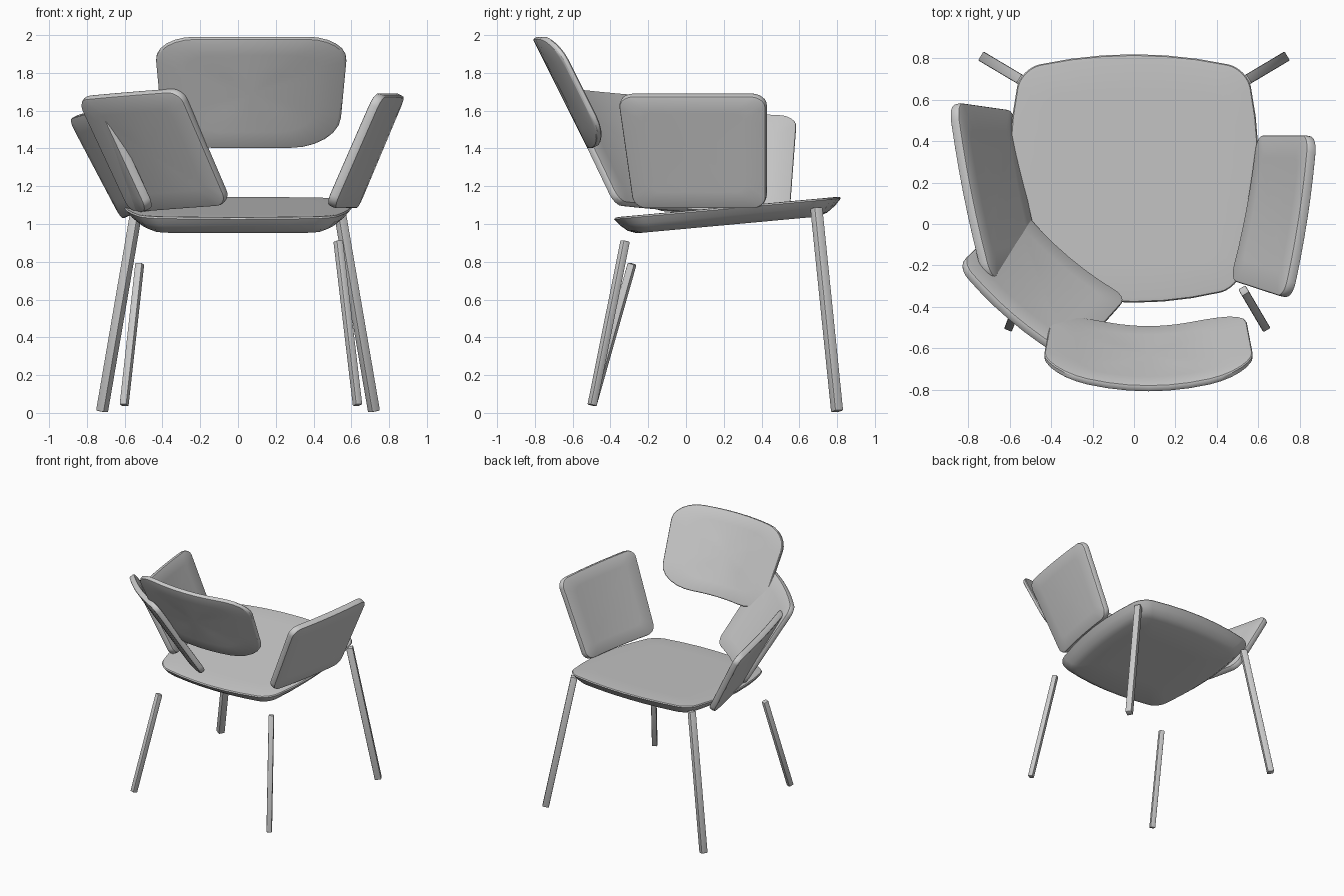
import bpy, bmesh, math
from mathutils import Vector

if "Cube" in bpy.data.objects:
    bpy.data.objects.remove(bpy.data.objects["Cube"])


def finish(name, bm):
    bmesh.ops.recalc_face_normals(bm, faces=bm.faces)
    me = bpy.data.meshes.new(name)
    bm.to_mesh(me)
    bm.free()
    ob = bpy.data.objects.new(name, me)
    bpy.context.collection.objects.link(ob)
    bpy.ops.object.select_all(action='DESELECT')
    ob.select_set(True)
    bpy.context.view_layer.objects.active = ob
    bpy.ops.object.shade_smooth_by_angle(angle=math.radians(30))
    return ob


def outline(r_top, r_bottom, arc=6, side=6):
    """Rounded unit square, with extra points along the straight sides."""
    pts = []
    for i, (sx, sy) in enumerate([(1, 1), (-1, 1), (-1, -1), (1, -1)]):
        r = r_top if sy > 0 else r_bottom
        corner = []
        for k in range(arc + 1):
            a = math.pi / 2 * (i + k / arc)
            corner.append(Vector((sx * (1 - r) + r * math.cos(a),
                                  sy * (1 - r) + r * math.sin(a))))
        if pts:
            last = pts[-1]
            pts += [last.lerp(corner[0], k / side) for k in range(1, side)]
        pts += corner
    last = pts[-1]
    pts += [last.lerp(pts[0], k / side) for k in range(1, side)]
    return pts


def shell(name, pts, rings, place):
    """Skin rings of (scale, depth) mapped to space by place(u, v, depth)."""
    bm = bmesh.new()
    loops = [[bm.verts.new(place(p.x * s, p.y * s, d)) for p in pts] for s, d in rings]
    n = len(pts)
    for a, b in zip(loops, loops[1:]):
        for i in range(n):
            j = (i + 1) % n
            bm.faces.new((a[i], a[j], b[j], b[i]))
    for loop, d in ((loops[0], rings[0][1]), (loops[-1], rings[-1][1])):
        c = bm.verts.new(place(0, 0, d))
        for i in range(n):
            bm.faces.new((loop[i], loop[(i + 1) % n], c))
    return finish(name, bm)


def panel(name, bl, br, tl, tr, bulge, t, r_top=0.2, r_bottom=0.2):
    """Curved board from the four corners of its inner face."""
    bl, br, tl, tr, bulge = (Vector(c) for c in (bl, br, tl, tr, bulge))
    n = (br - bl + tr - tl).cross(tl - bl + tr - br).normalized()
    if n.dot(bulge) < 0:
        n = -n

    def place(u, v, d):
        a, b = (u + 1) / 2, (v + 1) / 2
        return bl.lerp(br, a).lerp(tl.lerp(tr, a), b) + bulge * (1 - u * u) + n * d

    rings = [(0.35, 0), (0.7, 0), (0.97, 0), (0.99, 0.06 * t), (1, 0.25 * t),
             (1, 0.75 * t), (0.99, 0.94 * t), (0.97, t), (0.7, t), (0.35, t)]
    return shell(name, outline(r_top, r_bottom), rings, place)


def leg(name, foot, top, w=0.05):
    """Square bar whose sides follow its lean."""
    foot, top = Vector(foot), Vector(top)
    d = (top - foot).normalized()
    h = d.cross(Vector((0, 0, 1))).normalized() * w / 2
    k = d.cross(h)
    bm = bmesh.new()
    ends = [[bm.verts.new(p + s * h + q * k) for s, q in ((1, 1), (-1, 1), (-1, -1), (1, -1))]
            for p in (foot, top)]
    for e in ends:
        bm.faces.new(e)
    for i in range(4):
        j = (i + 1) % 4
        bm.faces.new((ends[0][i], ends[0][j], ends[1][j], ends[1][i]))
    bmesh.ops.bevel(bm, geom=bm.edges[:], offset=0.006, segments=2, affect='EDGES', profile=0.5)
    return finish(name, bm)


# Seat: tilted cushion board with a wide undercut
def seat_place(u, v, d):
    x = u * (0.5225 + 0.0225 * v + 0.0775 * (1 - v * v))
    y = 0.22 + v * (0.53 + 0.07 * (1 - u * u))
    return Vector((x, y, 1.035 + (y + 0.38) * 0.092 + d))


shell("seat", outline(0.16, 0.16),
      [(0.35, 0), (0.7, 0), (0.96, 0), (0.99, -0.002), (1, -0.01),
       (0.95, -0.045), (0.88, -0.078), (0.8, -0.095), (0.4, -0.095)], seat_place)

# Backrest
panel("backrest", (-0.39, -0.39, 1.415), (0.53, -0.39, 1.415),
      (-0.445, -0.68, 1.995), (0.585, -0.68, 1.995), (0, -0.10, 0), 0.035, 0.42, 0.55)

# Side panels
panel("right_panel", (0.46, -0.27, 1.10), (0.59, 0.43, 1.10),
      (0.72, -0.355, 1.695), (0.84, 0.43, 1.695), (0.015, -0.003, 0), 0.052)
panel("left_panel", (-0.44, -0.18, 1.09), (-0.575, 0.55, 1.045),
      (-0.685, -0.27, 1.62), (-0.855, 0.59, 1.575), (-0.015, -0.003, 0), 0.05)
panel("corner_panel", (-0.55, 0.09, 1.08), (-0.03, -0.35, 1.12),
      (-0.83, -0.18, 1.68), (-0.29, -0.64, 1.725), (-0.022, -0.026, 0), 0.045)

# Legs
for s, side in ((1, "right"), (-1, "left")):
    leg("back_leg_" + side, (s * 0.72, 0.80, 0.008), (s * 0.535, 0.69, 1.085))
leg("front_leg_right", (0.633, -0.497, 0.04), (0.53, -0.322, 0.91), 0.04)
leg("front_leg_left", (-0.603, -0.497, 0.04), (-0.52, -0.285, 0.79), 0.04)
